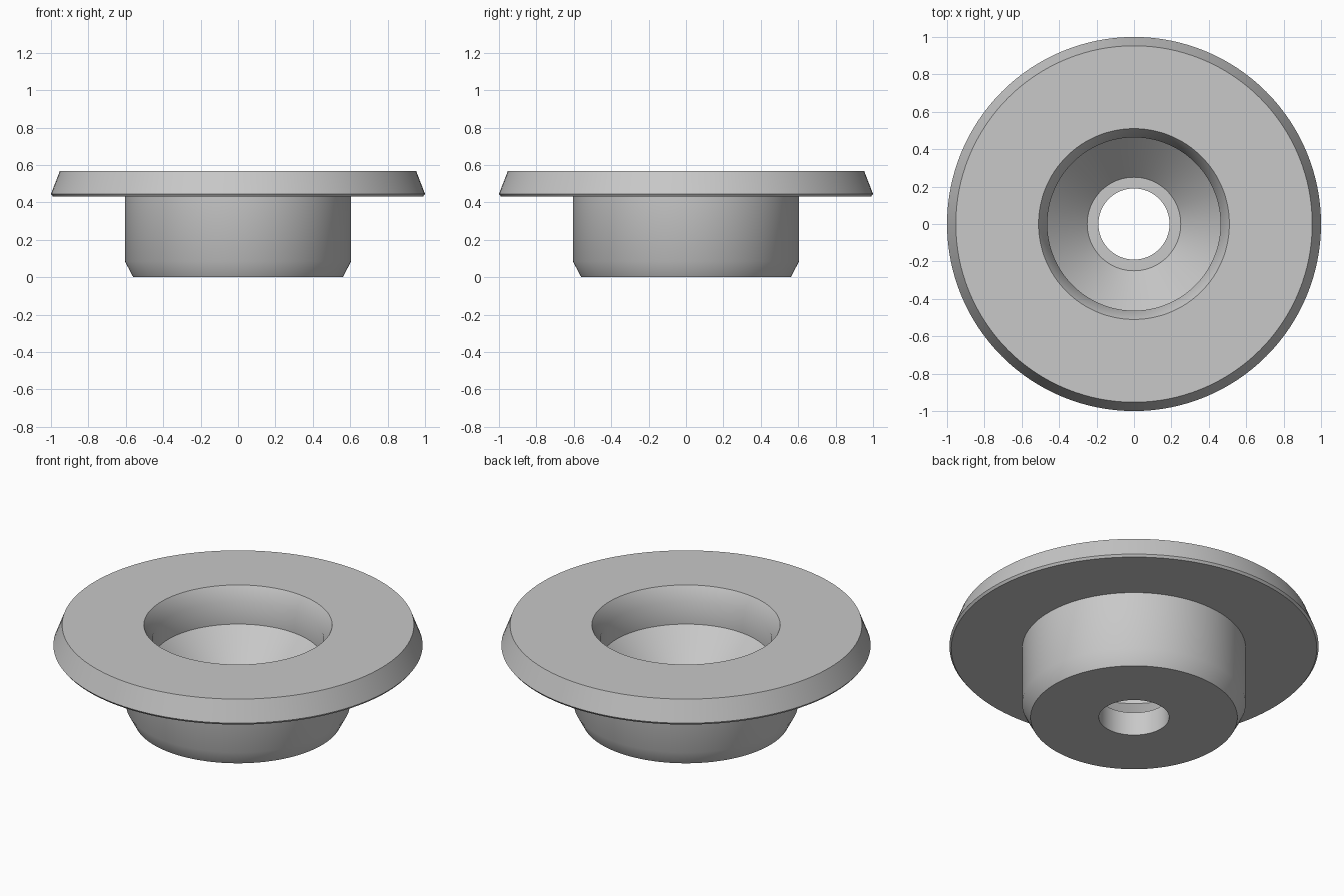
import bpy
import bmesh
import math

cube = bpy.data.objects.get("Cube")
if cube:
    bpy.data.objects.remove(cube, do_unlink=True)

SIDES = 128

# Plain grey finish
grey = bpy.data.materials.new("light_grey")
grey.use_nodes = True
colour = (0.58, 0.58, 0.58, 1)
grey.diffuse_color = colour
grey.node_tree.nodes["Principled BSDF"].inputs["Base Color"].default_value = colour

# Closed cross-section (radius, height)
hub = [(0.19, 0), (0.56, 0), (0.605, 0.085), (0.605, 0.432)]
flange = [(0.99, 0.432), (1.0, 0.445), (0.953, 0.567)]
socket = [(0.51, 0.567), (0.463, 0.487), (0.463, 0.355)]
countersink = [(0.25, 0.14), (0.19, 0.14)]


def lathe(name, profile, material):
    """Revolve a closed profile around z."""
    bm = bmesh.new()
    verts = [bm.verts.new((r, 0, z)) for r, z in profile]
    edges = [bm.edges.new((v, verts[i - 1])) for i, v in enumerate(verts)]
    bmesh.ops.spin(bm, geom=verts + edges, cent=(0, 0, 0), axis=(0, 0, 1),
                   angle=math.tau, steps=SIDES, use_merge=False)
    bmesh.ops.remove_doubles(bm, verts=bm.verts, dist=0.0001)
    bmesh.ops.recalc_face_normals(bm, faces=bm.faces)
    mesh = bpy.data.meshes.new(name)
    bm.to_mesh(mesh)
    bm.free()
    mesh.materials.append(material)
    obj = bpy.data.objects.new(name, mesh)
    bpy.context.collection.objects.link(obj)
    return obj


# Flanged bushing with stepped bore
bushing = lathe("flanged_bushing", hub + flange + socket + countersink, grey)
bpy.ops.object.select_all(action="DESELECT")
bushing.select_set(True)
bpy.context.view_layer.objects.active = bushing
bpy.ops.object.shade_smooth_by_angle(angle=math.radians(32))
